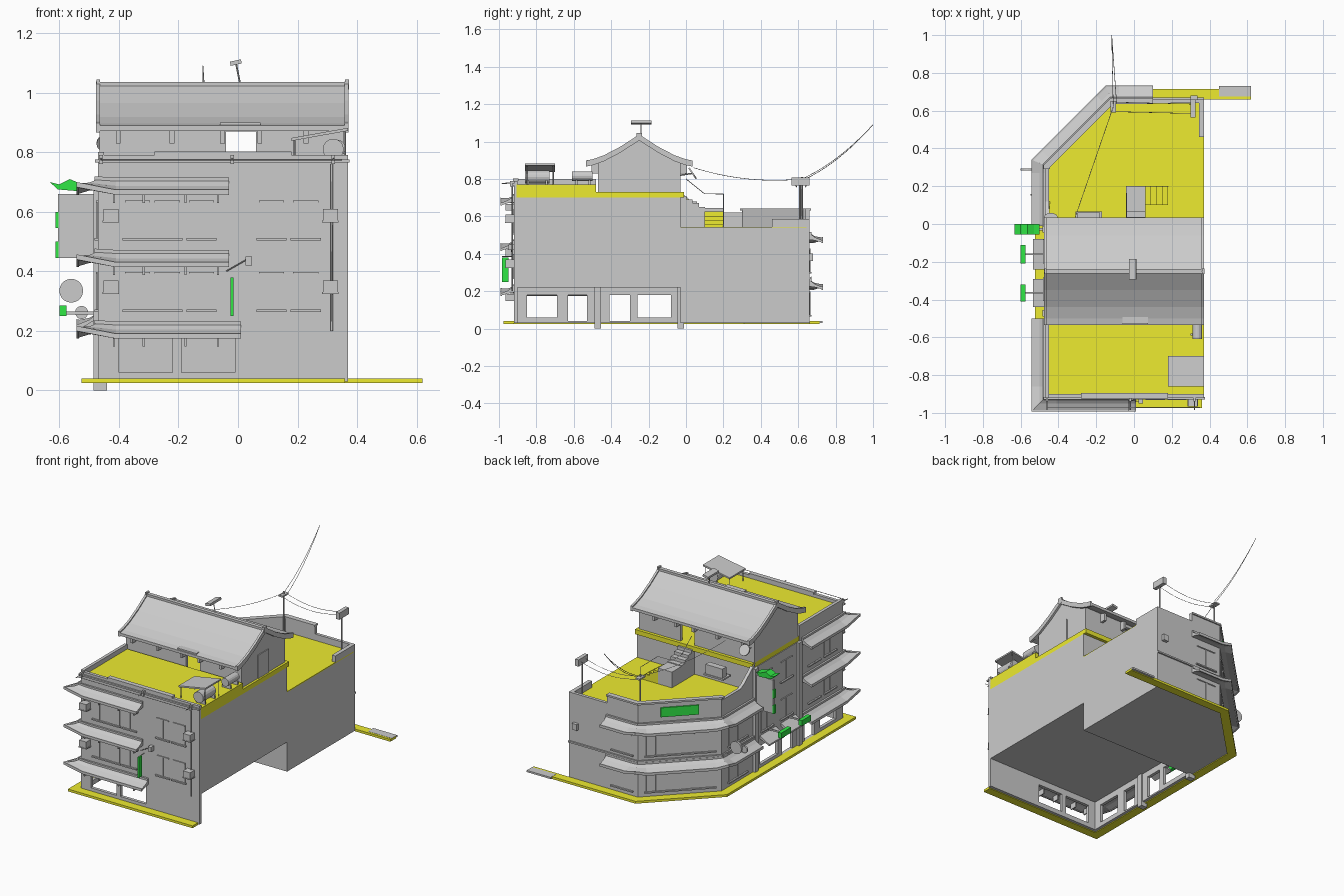
import bpy, bmesh, math
from mathutils import Vector

if "Cube" in bpy.data.objects:
    bpy.data.objects.remove(bpy.data.objects["Cube"])


def mat(name, col):
    m = bpy.data.materials.new(name)
    m.diffuse_color = (*col, 1)
    m.use_nodes = True
    m.node_tree.nodes["Principled BSDF"].inputs["Base Color"].default_value = m.diffuse_color
    return m


YEL = mat("yellow", (0.85, 0.83, 0.03))
GRN = mat("green", (0.03, 0.8, 0.06))


def mesh(name, verts, faces, m=None):
    me = bpy.data.meshes.new(name)
    me.from_pydata(verts, [], faces)
    bm = bmesh.new()
    bm.from_mesh(me)
    bmesh.ops.recalc_face_normals(bm, faces=bm.faces)
    bm.to_mesh(me)
    bm.free()
    ob = bpy.data.objects.new(name, me)
    bpy.context.collection.objects.link(ob)
    if m:
        me.materials.append(m)
    return ob


def prism(name, pts, a, b, axis='z', m=None):
    """Extrude a 2D outline from a to b along an axis."""
    f = {'z': lambda p, t: (p[0], p[1], t), 'x': lambda p, t: (t, p[0], p[1]),
         'y': lambda p, t: (p[0], t, p[1])}[axis]
    n = len(pts)
    v = [f(p, a) for p in pts] + [f(p, b) for p in pts]
    faces = [list(range(n)), list(range(n, 2 * n))]
    faces += [[i, (i + 1) % n, n + (i + 1) % n, n + i] for i in range(n)]
    return mesh(name, v, faces, m)


def box(name, x0, x1, y0, y1, z0, z1, m=None):
    return prism(name, [(x0, y0), (x1, y0), (x1, y1), (x0, y1)], z0, z1, 'z', m)


def sweep(name, path, prof, m=None):
    """Sweep (outward, z) profile along path (x, y[, lift]) with mitred corners; outward is left of travel."""
    P = [Vector(p[:2]) for p in path]
    lift = [p[2] if len(p) > 2 else 0 for p in path]
    verts, k = [], len(prof)
    for i, p in enumerate(P):
        ds = []
        if i:
            ds.append((p - P[i - 1]).normalized())
        if i < len(P) - 1:
            ds.append((P[i + 1] - p).normalized())
        ns = [Vector((-d.y, d.x)) for d in ds]
        n = sum(ns, Vector((0, 0))).normalized()
        n /= n.dot(ns[0])
        for o, z in prof:
            q = p + n * o
            verts.append((q.x, q.y, z + lift[i] * max(o, 0) / 0.07))
    faces = [[i * k + j, i * k + (j + 1) % k, (i + 1) * k + (j + 1) % k, (i + 1) * k + j]
             for i in range(len(P) - 1) for j in range(k)]
    faces += [list(range(k)), list(range((len(P) - 1) * k, len(P) * k))]
    return mesh(name, verts, faces, m)


def rect(o0, o1, z0, z1):
    return [(o0, z0), (o1, z0), (o1, z1), (o0, z1)]


def eave(name, path, z):
    sweep(name, path, [(0, z + .055), (.03, z + .032), (.07, z + .016), (.07, z + .004), (.03, z + .016), (0, z + .02)])
    sweep(name + "_lip", path, rect(.064, .073, z + .002, z + .019))
    sweep(name + "_top_trim", path, rect(0, .012, z + .048, z + .06))


def rod(name, pts, r=.002):
    cu = bpy.data.curves.new(name, 'CURVE')
    cu.dimensions = '3D'
    cu.bevel_depth, cu.bevel_resolution = r, 0
    s = cu.splines.new('POLY')
    s.points.add(len(pts) - 1)
    for p, c in zip(s.points, pts):
        p.co = (*c, 1)
    ob = bpy.data.objects.new(name, cu)
    bpy.context.collection.objects.link(ob)


def cable(name, a, b, sag):
    a, b = Vector(a), Vector(b)
    rod(name, [a.lerp(b, t / 10) - Vector((0, 0, sag * 4 * t / 10 * (1 - t / 10))) for t in range(11)], .0015)


def cyl(name, c, r, d, axis, n=16):
    pts = [(c[0] + r * math.cos(2 * math.pi * i / n), c[1] + r * math.sin(2 * math.pi * i / n)) for i in range(n)]
    return prism(name, pts, d[0], d[1], axis)


# plan of the corner: left side, chamfer, back
CH = [(-.47, -.03), (-.47, .31), (-.12, .66), (.37, .66)]

# main masses
box("front_block", -.47, .37, -.92, -.03, .22, .70)
prism("back_block", CH + [(.37, -.03)], .03, .54)
prism("back_roof_floor", [(-.45, -.03), (-.45, .30), (-.11, .645), (.37, .645), (.37, -.03)], .538, .544, 'z', YEL)
box("front_roof_floor", -.455, .37, -.905, -.48, .70, .77, YEL)
box("house_floor", -.465, .37, -.48, -.01, .70, .73, YEL)

# pavement around the street sides
sweep("pavement", [(.36, -.92), (-.47, -.92), (-.47, .31), (-.12, .66), (.62, .66)], rect(0, .055, .025, .04), YEL)
box("pavement_end", .45, .62, .675, .73, .03, .041)

# ground floor shop walls with open windows
def shopwall(name, lo, hi, holes, put):
    put(name + "_lintel", lo, hi, .18, .22)
    edge = lo
    for a, b, z in holes:
        put(name + "_pier", edge, a, .03, .18)
        if z > .03:
            put(name + "_sill", a, b, .03, z)
        edge = b
    put(name + "_pier", edge, hi, .03, .18)


shopwall("front_shop", -.47, .37, [(-.4, -.22, .06), (-.19, -.01, .06)],
         lambda n, a, b, z0, z1: box(n, a, b, -.92, -.90, z0, z1))
shopwall("left_shop", -.90, -.03, [(-.85, -.69, .06), (-.63, -.53, .04), (-.41, -.30, .04), (-.26, -.08, .06)],
         lambda n, a, b, z0, z1: box(n, -.47, -.45, a, b, z0, z1))
for y in (-.49, -.045):
    box("left_pilaster", -.485, -.44, y, y + .035, 0, .70)

# parapets
box("front_parapet", -.47, .37, -.92, -.90, .70, .79)
box("front_parapet_raised", -.28, .18, -.925, -.895, .79, .803)
box("front_parapet_left", -.47, -.45, -.92, -.48, .70, .80)
box("front_parapet_cap", -.48, .375, -.93, -.915, .765, .775)
prism("left_parapet", [(-.03, .54), (.31, .54), (.31, .62), (.12, .62), (.08, .64), (-.03, .73)], -.47, -.45, 'x')
prism("left_parapet_lining", [(-.03, .54), (.12, .54), (.08, .635), (-.03, .72)], -.45, -.446, 'x', YEL)
sweep("chamfer_parapet", [(-.47, .30), (-.47, .31), (-.12, .66), (.10, .66)], rect(-.02, 0, .54, .635))
sweep("chamfer_parapet_cap", [(-.47, .29), (-.47, .31), (-.12, .66), (.10, .66)], rect(-.025, .008, .632, .643))
box("back_parapet", .10, .37, .64, .66, .54, .585)
box("right_parapet", .345, .37, .46, .66, .54, .585)
sweep("chamfer_green_panel", [(-.375, .405), (-.215, .565)], rect(0, .008, .545, .605), GRN)

# tiled eaves, lifted at the corners
FL = [(-.41, -.92), (-.47, -.92, .025), (-.47, -.86), (-.47, -.50)]
for x, z in ((.01, .172), (-.03, .412), (-.03, .655)):
    eave("front_eave", [(x, -.92)] + FL, z)
    for bx in (-.42, -.32, -.18, -.07):
        box("eave_bracket", bx, bx + .007, -.965, -.92, z - .025, z + .012)
BK = [(-.47, -.01), (-.47, .27), (-.47, .31, .015), (-.44, .34), (-.15, .63), (-.12, .66, .015), (-.08, .66), (.10, .66)]
for z in (.205, .455):
    eave("back_eave", BK, z)
sweep("back_cornice", BK[:-1] + [(.37, .66)], rect(0, .01, .265, .275))

# upper windows: sill, frame strips and head
def window(put, a, b, z):
    put("window_sill", a - .008, b + .008, z - .006, z + .002, .012)
    put("window_head", a, b, z + .122, z + .128, .006)
    put("window_pane", a, b, z, z + .125, .002)
    put("window_mullion", (a + b) / 2 - .003, (a + b) / 2 + .003, z, z + .125, .005)


front = lambda n, a, b, z0, z1, d: box(n, a, b, -.92 - d, -.92, z0, z1)
left = lambda n, a, b, z0, z1, d: box(n, -.47 - d, -.47, a, b, z0, z1)
back = lambda n, a, b, z0, z1, d: box(n, a, b, .66, .66 + d, z0, z1)


def chamf(n, a, b, z0, z1, d):
    sweep(n, [(-.47 + a, .31 + a), (-.47 + b, .31 + b)], rect(0, d, z0, z1))


for z in (.27, .51):
    for a in (-.38, -.28, -.165, .07, .185):
        window(front, a, a + .085, z)
    for a in (-.84, -.68, -.40, -.20):
        window(left, a, a + .11, z)
    for x in (-.452, .285):
        box("air_conditioner", x, x + .05, -.965, -.92, z + .06, z + .10)
        box("air_conditioner_shelf", x - .003, x + .053, -.967, -.92, z + .054, z + .06)
for z in (.07, .30):
    window(left, .06, .24, z)
    window(back, -.08, .06, z)
    for a in (.03, .13, .23):
        window(chamf, a, a + .085, z)
back("back_meter_box", .30, .335, .36, .40, .02)
rod("front_drain_pipe", [(.315, -.928, .20), (.315, -.928, .76)], .004)

# rods carrying a thin awning rail above the front
rod("awning_rail", [(-.46, -.97, .775), (.35, -.97, .775)])
for x in (-.46, -.02, .32):
    rod("awning_arm", [(x, -.92, .78), (x, -.985, .775)], .003)
    box("awning_bracket", x - .006, x + .006, -.94, -.92, .76, .79)

# rooftop house
GAB = [(-.47, .73), (-.03, .73), (-.03, .905), (-.15, .955), (-.25, 1.015), (-.35, .955), (-.47, .905)]
prism("gable_left", GAB, -.465, -.445, 'x')
prism("gable_right", GAB, .335, .355, 'x')
for y in (-.47, -.05):
    box("house_wall", -.45, -.04, y, y + .02, .73, .905)
    box("house_wall", .06, .34, y, y + .02, .73, .905)
    box("house_door_lintel", -.04, .06, y, y + .02, .87, .905)
box("door_canopy", -.06, .075, -.53, -.47, .88, .90)
box("gable_door", .355, .36, -.31, -.20, .73, .88)
half = [(.285, .89), (.25, .897), (.19, .918), (.10, .965), (0, 1.03)]
under = [(o, z - .018) for o, z in half]
mir = [(-.25 - o, z) for o, z in half] + [(-.25 + o, z) for o, z in half[-2::-1]]
low = [(-.25 + o, z) for o, z in under] + [(-.25 - o, z) for o, z in under[-2::-1]]
prism("house_roof", mir + low, -.47, .37, 'x')
for x in (-.477, .357):
    prism("roof_verge", [(y, z + .008) for y, z in mir] + [(y, z - .006) for y, z in low], x, x + .014, 'x')
box("roof_ridge", -.475, .37, -.262, -.238, 1.01, 1.036)
for x in (-.475, .36):
    box("ridge_end", x, x + .012, -.265, -.235, 1.01, 1.045)
for x in (-.41, -.23, -.06, .065, .22):
    for y0, y1 in ((-.505, -.47), (-.03, .005)):
        box("roof_bracket", x, x + .016, y0, y1, .83, .885)

# stairs from the back door down to the terrace
for i in range(4):
    z = .71 - i * .02
    box("upper_step", -.04, .06, -.03 + i * .033, .003 + i * .033, .54, z)
    box("lower_step", .06 + i * .03, .09 + i * .03, .10, .20, .54, .625 - i * .022, YEL)
box("stair_landing", -.04, .06, .10, .20, .54, .645)
rod("stair_rail", [(-.04, .0, .80), (-.04, .10, .72), (-.04, .20, .72), (.06, .20, .72), (.18, .20, .62), (.18, .20, .54)])

# water heater, tank and panels on the front roof
cyl("water_tank", (.32, .81), .035, (-.86, -.73), 'y')
cyl("small_tank", (.335, .815), .026, (-.61, -.50), 'y')
for y in (-.85, -.75, -.59, -.52):
    box("tank_foot", .30, .36, y, y + .01, .77, .795)
prism("sun_panel", [(.18, .838), (.37, .872), (.37, .882), (.18, .848)], -.86, -.70, 'y')
for x, z in ((.19, .84), (.36, .87)):
    for y in (-.85, -.71):
        rod("panel_leg", [(x, y, .77), (x, y, z)], .003)

# terrace unit and dish behind the house
box("terrace_unit", -.30, -.18, .02, .06, .62, .68)
box("terrace_unit_base", -.31, -.17, -.01, .065, .61, .62)
dish = cyl("dish", (0, 0), .035, (-.004, .004), 'y')
dish.location, dish.rotation_euler = (-.44, .035, .83), (.6, 0, 0)
rod("dish_arm", [(-.44, -.03, .82), (-.44, .035, .83)], .004)

# aerial on the ridge
rod("aerial_pole", [(.007, -.24, 1.03), (-.007, -.24, 1.10)], .003)
prism("aerial_panel", [(-.025, 1.09), (.012, 1.098), (.010, 1.112), (-.027, 1.104)], -.295, -.185, 'y')

# poles, junction box and cables
rod("cable_pole", [(-.11, .62, .54), (-.11, .62, .81)], .005)
rod("box_pole", [(.31, .61, .54), (.31, .61, .80)], .005)
box("junction_box", .30, .325, .565, .66, .765, .808)
box("pole_arm", -.125, -.095, .59, .65, .785, .795)
cable("house_cable", (-.11, .62, .80), (-.31, .04, .86), .03)
for dx in (0, .018):
    cable("street_cable", (-.11 + dx, .62 + dx, .80), (-.118, 1.0, 1.09), .03)
for y in (.595, .645):
    cable("pole_cable", (-.11, y, .79), (.31, y - .01, .79), .035)

# hanging sign with little green roof, round sign, blade sign
box("hanging_sign", -.605, -.47, -.035, -.02, .445, .66)
for z0, z1 in ((.445, .50), (.545, .60)):
    box("hanging_sign_edge", -.612, -.603, -.038, -.017, z0, z1, GRN)
prism("hanging_sign_roof", [(-.632, .70), (-.605, .675), (-.52, .668), (-.50, .69), (-.53, .695), (-.565, .71), (-.60, .692)],
      -.055, 0, 'y', GRN)
cyl("round_sign", (-.56, .335), .04, (.283, .295), 'y', 20)
cyl("small_round_sign", (-.525, .262), .022, (.15, .16), 'y')
box("front_blade_sign", -.025, -.015, -.985, -.95, .25, .38, GRN)
rod("blade_sign_arm", [(-.02, -.92, .385), (-.02, -.985, .385)])
box("front_lamp", .025, .047, -.95, -.92, .42, .45)
rod("lamp_arm", [(-.04, -.93, .40), (.03, -.94, .44)])

# shop awnings on the left side
for a, b in ((-.44, -.29), (-.24, -.08)):
    prism("side_awning", [(-.47, .245), (-.535, .205), (-.535, .195), (-.47, .225)], a, b, 'y')
    box("side_sign_arm", -.59, -.47, (a + b) / 2 - .004, (a + b) / 2 + .004, .255, .265)
    box("side_green_sign", -.60, -.575, a + .03, b - .03, .25, .285, GRN)
